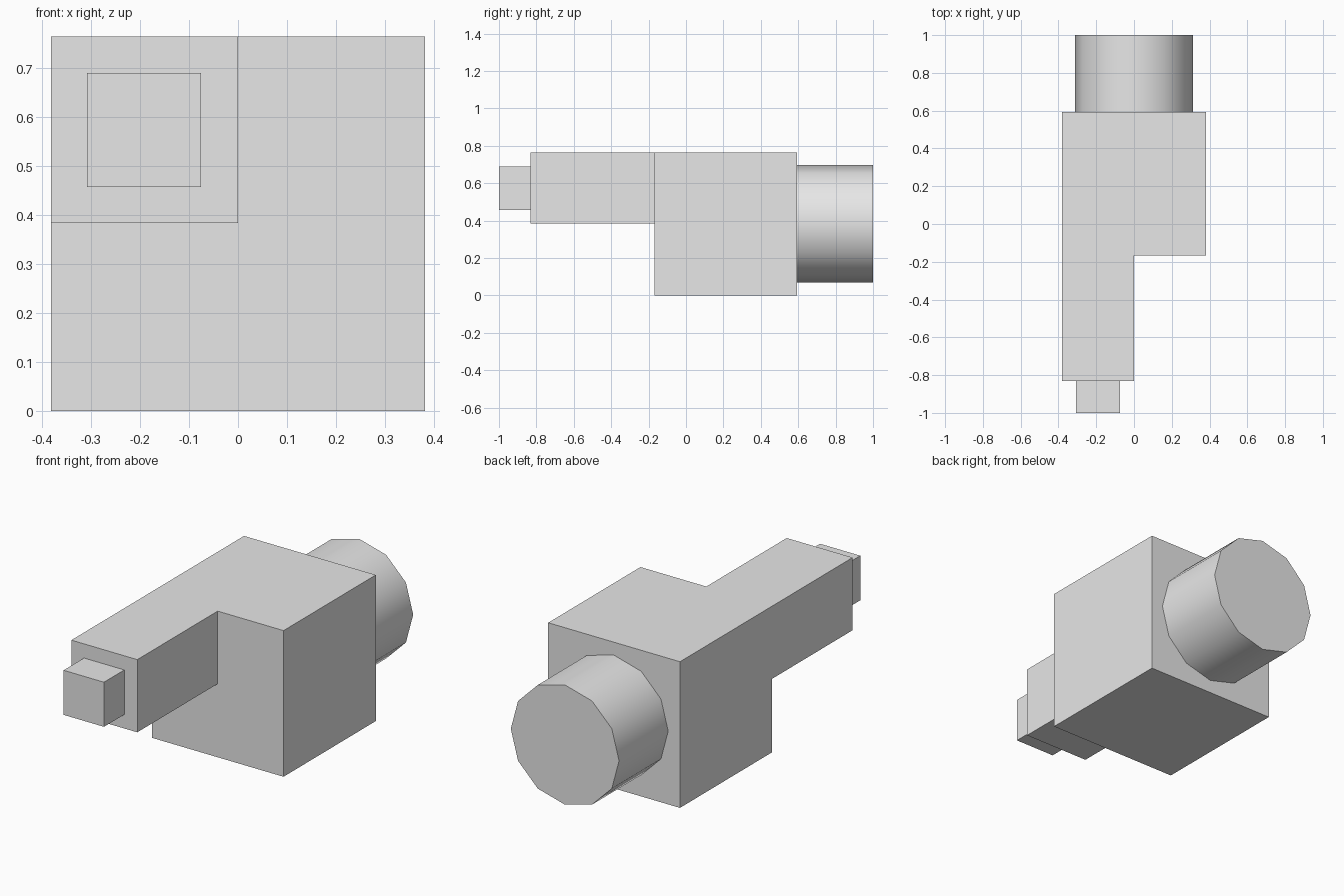
import bpy
import math

if "Cube" in bpy.data.objects:
    bpy.data.objects.remove(bpy.data.objects["Cube"])

grey = bpy.data.materials.new("light_grey")
grey.diffuse_color = (0.8, 0.8, 0.8, 1)
grey.use_nodes = True
grey.node_tree.nodes["Principled BSDF"].inputs["Base Color"].default_value = grey.diffuse_color


def box(name, x, y, z):
    """Box spanning the given (min, max) ranges."""
    spans = (x, y, z)
    bpy.ops.mesh.primitive_cube_add(size=1, location=[(a + b) / 2 for a, b in spans])
    ob = bpy.context.object
    ob.name = name
    ob.scale = [b - a for a, b in spans]
    bpy.ops.object.transform_apply(location=False, rotation=False, scale=True)
    ob.data.materials.append(grey)
    return ob


# Main block, the arm reaching forward from its upper left, and the small tip
box("body", (-0.381, 0.381), (-0.168, 0.594), (0, 0.764))
box("arm", (-0.381, 0), (-0.832, -0.168), (0.384, 0.764))
box("arm_tip", (-0.308, -0.075), (-1, -0.832), (0.457, 0.69))

# Twelve-sided rear drum, smooth around the side with sharp rims
bpy.ops.mesh.primitive_cylinder_add(
    vertices=12, radius=0.313, depth=0.406,
    location=(0, 0.797, 0.383), rotation=(math.pi / 2, 0, 0))
drum = bpy.context.object
drum.name = "rear_drum"
drum.data.materials.append(grey)
bpy.ops.object.shade_smooth_by_angle(angle=math.radians(40))
